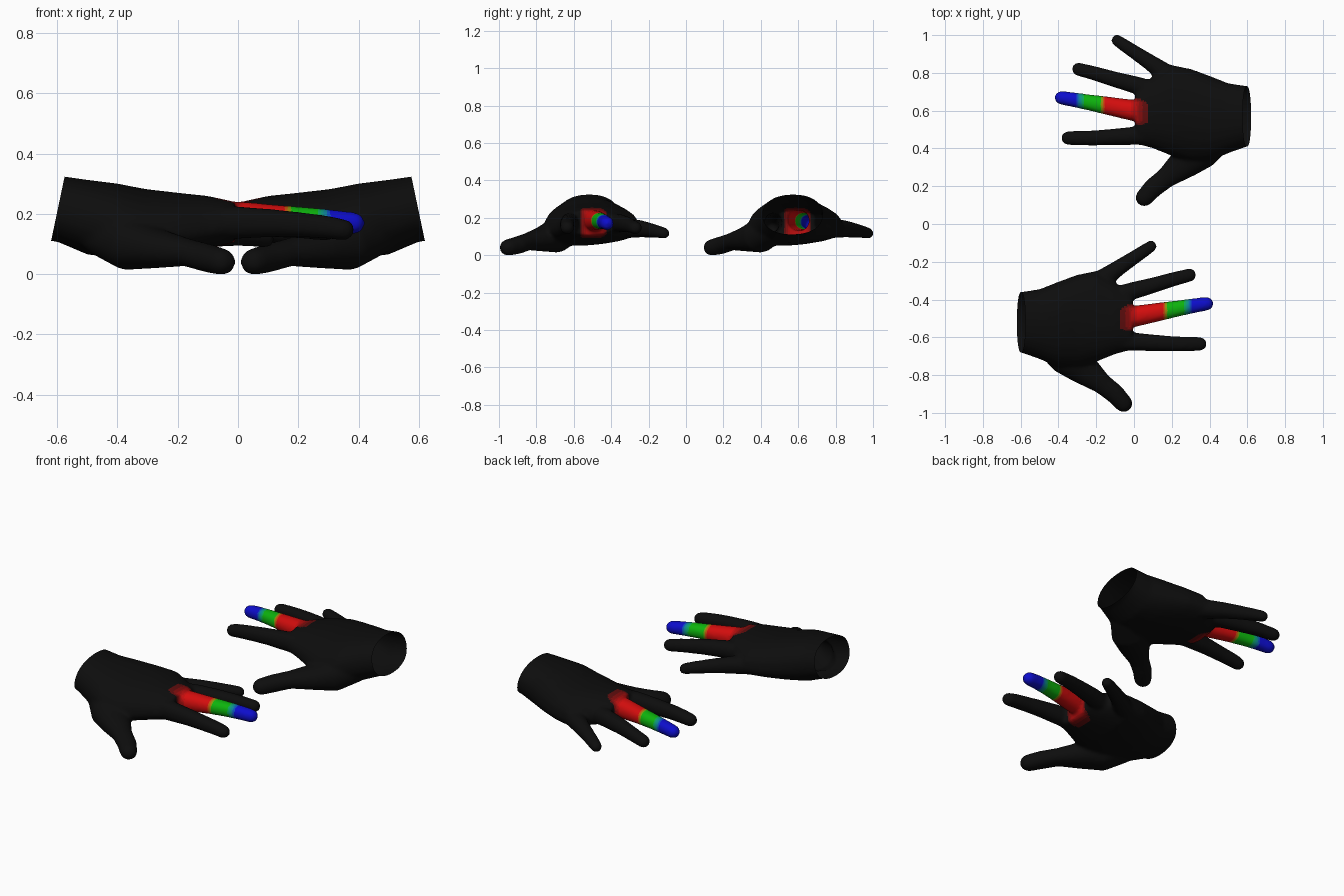
import bpy, bmesh, math
from mathutils import Vector, Matrix

if "Cube" in bpy.data.objects:
    bpy.data.objects.remove(bpy.data.objects["Cube"])

N = 24  # points per cross-section


def power(v, e):
    return math.copysign(abs(v) ** e, v)


def skin_rings(bm, rings):
    """Closed loft through a list of point rings."""
    vs = [[bm.verts.new(p) for p in r] for r in rings]
    for a, b in zip(vs, vs[1:]):
        for i in range(N):
            j = (i + 1) % N
            bm.faces.new((a[i], a[j], b[j], b[i]))
    bm.faces.new(vs[0][::-1])
    bm.faces.new(vs[-1])


def palm(bm, sections):
    """Sections: x, thumb side y/z, little finger side y/z, rise, drop."""
    rings = []
    for x, y0, z0, y1, z1, up, down in sections:
        mid = Vector((x, (y0 + y1) / 2, (z0 + z1) / 2))
        half = Vector((0, (y1 - y0) / 2, (z1 - z0) / 2))
        ring = []
        for i in range(N):
            a = 2 * math.pi * i / N
            s = power(math.sin(a), 0.9)
            ring.append(mid + half * power(math.cos(a), 0.9)
                        + Vector((0, 0, s * (up if s > 0 else down))))
        rings.append(ring)
    skin_rings(bm, rings)


def digit(bm, path):
    """Tube along path points (x, y, z, half width, half height), round tip."""
    pts = [(Vector(p[:3]), p[3], p[4]) for p in path]
    end, w, h = pts[-1]
    fwd = (end - pts[-2][0]).normalized()
    for a in (25, 50, 70, 85):
        c, s = math.cos(math.radians(a)), math.sin(math.radians(a))
        pts.append((end + fwd * w * s, w * c, h * c))
    rings = []
    for k, (p, w, h) in enumerate(pts):
        d = (pts[min(k + 1, len(pts) - 1)][0] - pts[max(k - 1, 0)][0]).normalized()
        side = Vector((0, 0, 1)).cross(d).normalized()
        up = d.cross(side)
        rings.append([p + side * w * power(math.cos(t), 0.92) + up * h * power(math.sin(t), 0.92)
                      for t in (2 * math.pi * i / N for i in range(N))])
    skin_rings(bm, rings)


bm = bmesh.new()
# palm and wrist
palm(bm, [(-.68, -.67, .22, -.36, .225, .115, .10),
          (-.60, -.68, .215, -.36, .22, .115, .105),
          (-.50, -.715, .185, -.345, .195, .128, .12),
          (-.40, -.76, .145, -.305, .17, .148, .10),
          (-.30, -.765, .12, -.268, .155, .148, .08),
          (-.20, -.73, .14, -.248, .15, .13, .078),
          (-.10, -.69, .155, -.31, .16, .107, .068),
          (-.01, -.665, .17, -.375, .17, .075, .06)])
# thumb
digit(bm, [(-.46, -.62, .14, .08, .07), (-.36, -.70, .105, .098, .088),
           (-.27, -.765, .09, .085, .066), (-.17, -.845, .077, .055, .046),
           (-.10, -.90, .058, .052, .047), (-.055, -.95, .046, .047, .044)])
# index finger
digit(bm, [(-.15, -.61, .17, .06, .06), (0, -.623, .176, .048, .054),
           (.12, -.63, .174, .043, .046), (.22, -.635, .168, .040, .041),
           (.30, -.635, .16, .038, .038), (.35, -.635, .152, .036, .035)])
# middle finger
digit(bm, [(-.15, -.51, .19, .06, .06), (.02, -.486, .19, .055, .055),
           (.15, -.462, .188, .048, .045), (.24, -.446, .185, .042, .041),
           (.32, -.432, .18, .039, .038), (.385, -.422, .174, .036, .036)])
# ring finger
digit(bm, [(-.15, -.40, .17, .055, .055), (0, -.352, .175, .046, .048),
           (.11, -.322, .17, .041, .043), (.20, -.295, .162, .038, .038),
           (.295, -.27, .15, .035, .034)])
# little finger
digit(bm, [(-.20, -.32, .15, .06, .055), (-.09, -.238, .145, .043, .045),
           (-.01, -.185, .137, .037, .038), (.05, -.145, .129, .034, .033),
           (.09, -.118, .122, .031, .030)])
bmesh.ops.recalc_face_normals(bm, faces=bm.faces)

# fuse the parts into one smooth skin
mesh = bpy.data.meshes.new("hand_parts")
bm.to_mesh(mesh)
bm.free()
hand = bpy.data.objects.new("left_hand", mesh)
bpy.context.collection.objects.link(hand)
fuse = hand.modifiers.new("fuse", 'REMESH')
fuse.mode, fuse.voxel_size = 'VOXEL', 0.010
relax = hand.modifiers.new("relax", 'SMOOTH')
relax.factor, relax.iterations = 0.5, 8
deps = bpy.context.evaluated_depsgraph_get()
skin = bpy.data.meshes.new_from_object(hand.evaluated_get(deps))
hand.modifiers.clear()

# colour bands along the middle finger
BLACK, RED = (.004, .004, .004), (.65, .004, .004)
GREEN, BLUE = (.004, .45, .004), (.004, .004, .6)
STOPS = [(-.11, BLACK), (.02, RED), (.155, RED), (.18, GREEN),
         (.265, GREEN), (.31, BLUE), (.5, BLUE)]


def band(p):
    off = abs(p.y - (-.49 + .18 * p.x))
    if p.x <= STOPS[0][0] or off > .075:
        return BLACK
    for (x0, a), (x1, b) in zip(STOPS, STOPS[1:]):
        if p.x <= x1:
            t = (p.x - x0) / (x1 - x0)
            if x0 < -.1:
                t = t * t * min(1, max(0, (.075 - off) / .03))
            t = round(t * 6) / 6
            return tuple(round(u + (v - u) * t, 3) for u, v in zip(a, b))
    return BLUE


skin.materials.clear()
slots = {}
bm = bmesh.new()
bm.from_mesh(skin)
# open, slanted wrist end
bmesh.ops.bisect_plane(bm, geom=bm.verts[:] + bm.edges[:] + bm.faces[:],
                       plane_co=(-.598, 0, .22), plane_no=(-1, 0, .21), clear_outer=True)
for f in bm.faces:
    f.smooth = True
    c = band(f.calc_center_median())
    if c not in slots:
        slots[c] = len(slots)
        mat = bpy.data.materials.new("glove_%d" % slots[c])
        mat.diffuse_color = (*c, 1)
        mat.use_nodes = True
        mat.node_tree.nodes["Principled BSDF"].inputs["Base Color"].default_value = mat.diffuse_color
        skin.materials.append(mat)
    f.material_index = slots[c]
# rest on the ground
low = min(v.co.z for v in bm.verts)
bmesh.ops.translate(bm, verts=bm.verts, vec=(0, 0, -low))
bm.to_mesh(skin)
hand.data = skin

# mirrored second hand
other = skin.copy()
bmesh.ops.transform(bm, matrix=Matrix.Translation((0, 1.09, 0)) @ Matrix.Scale(-1, 4, (1, 0, 0)),
                    verts=bm.verts)
bmesh.ops.reverse_faces(bm, faces=bm.faces)
bm.to_mesh(other)
bm.free()
right = bpy.data.objects.new("right_hand", other)
bpy.context.collection.objects.link(right)
